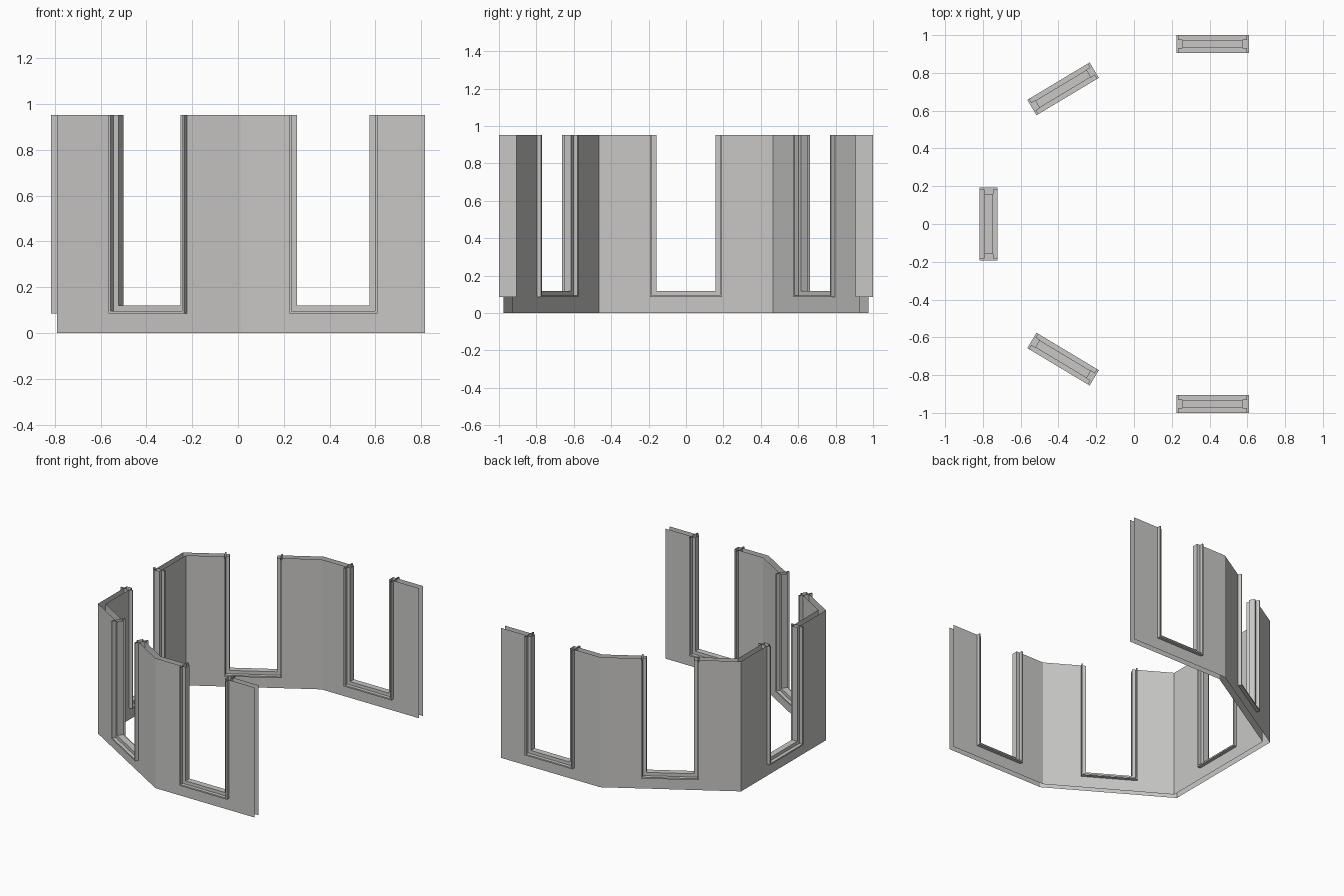
import bpy, bmesh, math
from mathutils import Vector

if "Cube" in bpy.data.objects:
    bpy.data.objects.remove(bpy.data.objects["Cube"])

TOP = 0.953            # wall height
HALF_T = 0.022         # half wall thickness
WIN_W, WIN_Z = 0.1925, 0.085   # window half width, sill height
TAN = math.tan(math.radians(31))
ANG = math.radians(31)

mat = bpy.data.materials.new("wall_grey")
mat.diffuse_color = (0.58, 0.575, 0.565, 1)
mat.use_nodes = True
mat.node_tree.nodes["Principled BSDF"].inputs["Base Color"].default_value = mat.diffuse_color


def finish(bm, name):
    me = bpy.data.meshes.new(name)
    bm.to_mesh(me)
    bm.free()
    me.materials.append(mat)
    ob = bpy.data.objects.new(name, me)
    bpy.context.collection.objects.link(ob)


# Panels: window centre and outward direction
side_c, diag_c, back_c = Vector((0.4165, 0.9525, 0)), Vector((-0.3755, 0.7155, 0)), Vector((-0.7695, 0, 0))
diag_n = Vector((-math.sin(ANG), math.cos(ANG), 0))


def flip(v):
    return Vector((v.x, -v.y, v.z))


panels = [(side_c, Vector((0, 1, 0))), (diag_c, diag_n), (back_c, Vector((-1, 0, 0))),
          (flip(diag_c), flip(diag_n)), (flip(side_c), Vector((0, -1, 0)))]


def plan(d):
    """Mitred plan line of the wall, offset outward by d."""
    p = diag_c + diag_n * d
    y, x = side_c.y + d, back_c.x - d
    half = [Vector((0.817, y, 0)),
            Vector((p.x + (y - p.y) / TAN, y, 0)),
            Vector((x, p.y + (x - p.x) * TAN, 0))]
    return half + [flip(v) for v in reversed(half)]


# Wall skins: five flat panels each, notched for the windows, open at the top and bottom
for name, sign in (("outer_wall", 1), ("inner_wall", -1)):
    bm = bmesh.new()
    pts = plan(sign * HALF_T)
    for (c, n), p, q in zip(panels, pts, pts[1:]):
        length = (q - p).length
        t = (q - p) / length
        m = (c - p).dot(t)
        a, b = m - WIN_W, m + WIN_W
        outline = [(0, 0), (length, 0), (length, TOP), (b, TOP),
                   (b, WIN_Z), (a, WIN_Z), (a, TOP), (0, TOP)]
        f = bm.faces.new([bm.verts.new(p + t * u + Vector((0, 0, z))) for u, z in outline])
        f.normal_update()
        if f.normal.dot(n) * sign < 0:
            f.normal_flip()
    bmesh.ops.remove_doubles(bm, verts=bm.verts, dist=1e-5)
    finish(bm, name)

# Window frames: T-shaped section (wide liner + central stop) swept round a U
section = [(0, -0.0475), (0, 0.0475), (0.01, 0.0475), (0.01, HALF_T),
           (0.034, HALF_T), (0.034, -HALF_T), (0.01, -HALF_T), (0.01, -0.0475)]
names = ["left_side", "left_diagonal", "back", "right_diagonal", "right_side"]
for label, (c, n) in zip(names, panels):
    bm = bmesh.new()
    t = Vector((-n.y, n.x, 0))
    strips = []
    for r, d in section:
        w, z = WIN_W - r, WIN_Z + r
        strips.append([bm.verts.new(c + t * u + n * d + Vector((0, 0, h)))
                       for u, h in ((-w, TOP), (-w, z), (w, z), (w, TOP))])
    for i in range(len(strips)):
        s0, s1 = strips[i], strips[(i + 1) % len(strips)]
        for k in range(3):
            bm.faces.new((s0[k], s0[k + 1], s1[k + 1], s1[k]))
    bmesh.ops.recalc_face_normals(bm, faces=bm.faces)
    # make sure the liner's outer sill face points down
    low = min(bm.faces, key=lambda f: f.calc_center_median().z)
    if low.normal.z > 0:
        bmesh.ops.reverse_faces(bm, faces=bm.faces)
    finish(bm, label + "_window_frame")
